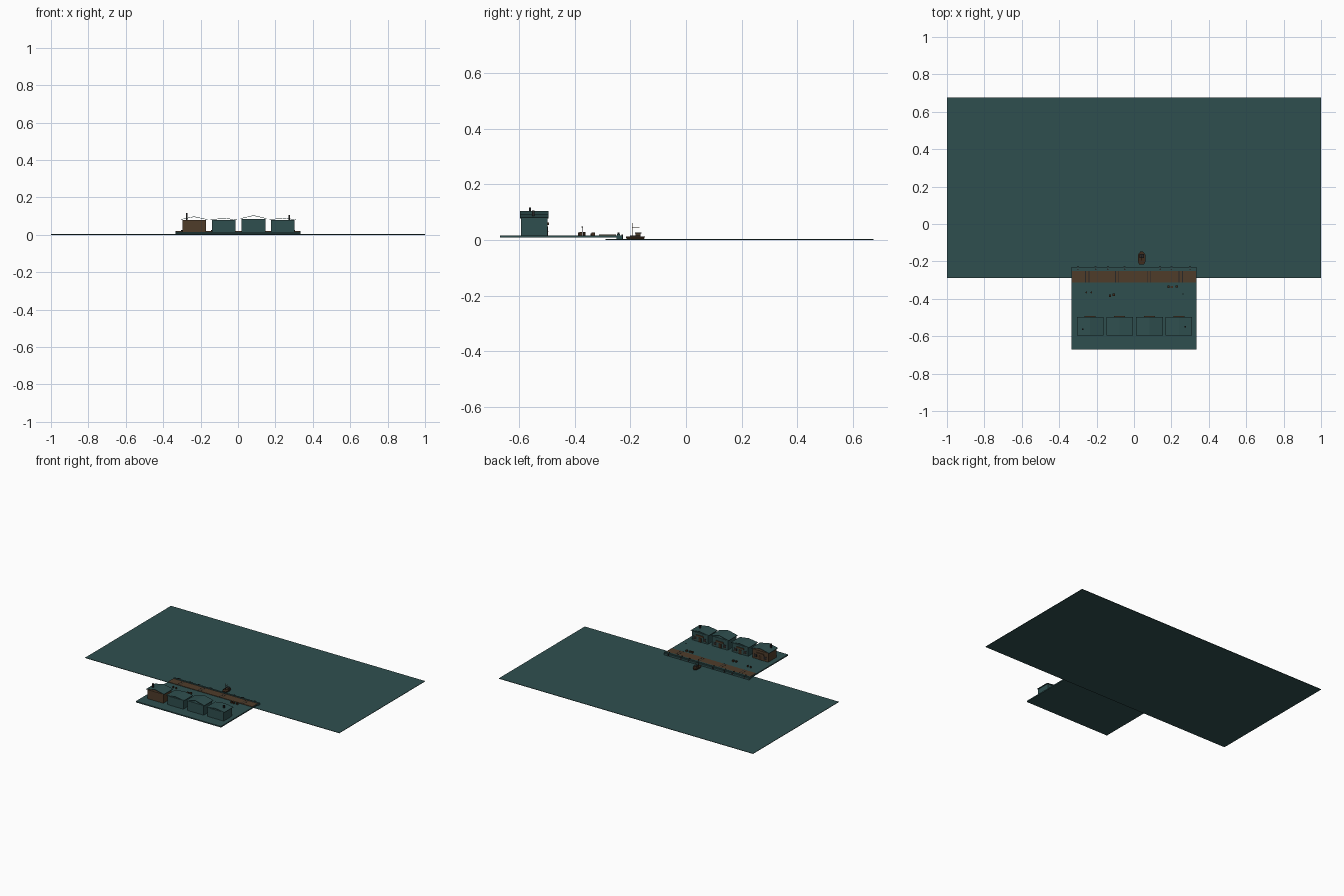
import bpy, math
from mathutils import Vector

if "Cube" in bpy.data.objects:
    bpy.data.objects.remove(bpy.data.objects["Cube"])


def mat(name, rgb):
    m = bpy.data.materials.new(name)
    m.diffuse_color = (*rgb, 1)
    m.use_nodes = True
    m.node_tree.nodes["Principled BSDF"].inputs["Base Color"].default_value = m.diffuse_color
    return m


SLATE = mat("slate teal", (0.0284, 0.0782, 0.0782))
WOOD = mat("brown wood", (0.078, 0.045, 0.023))
DARK = mat("dark iron", (0.02, 0.02, 0.02))
DEEP = mat("dark brown", (0.05, 0.025, 0.012))


def mesh(name, verts, faces, m):
    me = bpy.data.meshes.new(name)
    me.from_pydata(verts, [], faces)
    me.materials.append(m)
    ob = bpy.data.objects.new(name, me)
    bpy.context.collection.objects.link(ob)
    return ob


def box(name, x0, x1, y0, y1, z0, z1, m):
    v = [(x, y, z) for z in (z0, z1) for x, y in ((x0, y0), (x1, y0), (x1, y1), (x0, y1))]
    f = [(3, 2, 1, 0), (4, 5, 6, 7)] + [(i, (i + 1) % 4, (i + 1) % 4 + 4, i + 4) for i in range(4)]
    return mesh(name, v, f, m)


def prism(name, profile, y0, y1, m):
    # extrudes an (x, z) outline along y
    n = len(profile)
    v = [(x, y, z) for y in (y0, y1) for x, z in profile]
    f = [tuple(range(n)), tuple(reversed(range(n, 2 * n)))]
    f += [(i, i + n, (i + 1) % n + n, (i + 1) % n) for i in range(n)]
    return mesh(name, v, f, m)


def cyl(name, x, y, z0, z1, r, m, n=8):
    ring = [(math.cos(2 * math.pi * i / n) * r, math.sin(2 * math.pi * i / n) * r) for i in range(n)]
    v = [(x + a, y + b, z) for z in (z0, z1) for a, b in ring]
    f = [tuple(reversed(range(n))), tuple(range(n, 2 * n))]
    f += [(i, (i + 1) % n, (i + 1) % n + n, i + n) for i in range(n)]
    return mesh(name, v, f, m)


# Water and quay ground
box("water", -1, 1, -0.29, 0.675, 0, 0.003, SLATE)
G = 0.016
box("quay_ground", -0.335, 0.335, -0.67, -0.25, 0.008, G, SLATE)
box("quay_wall", -0.335, 0.335, -0.25, -0.229, 0.003, G, SLATE)
box("quay_curb", -0.335, 0.335, -0.249, -0.238, G, 0.021, SLATE)
for i, x in enumerate((-0.30, -0.205, -0.14, -0.05, 0.14, 0.2, 0.3)):
    cyl("bollard", x, -0.243, 0.021, 0.026, 0.004, DARK)
    box("fender", x - 0.005, x + 0.005, -0.232, -0.227, 0.004, 0.019, DARK)

# Plank walkway with narrow dark joints
box("walkway", -0.332, 0.332, -0.313, -0.252, G, 0.019, WOOD)
for x in (-0.25, -0.09, 0.08, 0.25):
    for dx in (-0.009, 0.009):
        box("walkway_joint", x + dx - 0.002, x + dx + 0.002, -0.313, -0.252, 0.019, 0.0195, DARK)

# Houses: centre x, wall top, ridge height, wall material
Y0, Y1 = -0.594, -0.499
for cx, top, peak, m in ((-0.235, 0.080, 0.098, WOOD), (-0.077, 0.078, 0.090, SLATE),
                         (0.083, 0.085, 0.104, SLATE), (0.24, 0.079, 0.091, SLATE)):
    box("house_walls", cx - 0.063, cx + 0.063, Y0, Y1, G, top, m)
    # thin pitched roof sheets
    t = 0.0025
    prism("house_roof", [(cx - 0.071, top), (cx, peak - t), (cx + 0.071, top),
                         (cx + 0.071, top + t), (cx, peak), (cx - 0.071, top + t)], Y0 - 0.003, Y1 + 0.003, SLATE)
    # harbour-side details
    box("door", cx - 0.011, cx + 0.011, Y1, Y1 + 0.002, G, 0.045, DEEP)
    box("sign_board", cx - 0.03, cx + 0.03, Y1, Y1 + 0.006, 0.053, 0.063, WOOD)
    for s in (-1, 1):
        wx = cx + s * 0.038
        box("window", wx - 0.011, wx + 0.011, Y1, Y1 + 0.0015, 0.03, 0.048, DARK)
        box("window_sill", wx - 0.013, wx + 0.013, Y1, Y1 + 0.003, 0.028, 0.03, WOOD)

# Chimneys
box("chimney_tall", -0.279, -0.271, -0.566, -0.558, 0.08, 0.117, DARK)
box("chimney_short", 0.271, 0.279, -0.554, -0.546, 0.08, 0.106, DARK)

# Barrels, crates and lamp on the quay
for x, y in ((-0.255, -0.366), (-0.228, -0.366)):
    cyl("barrel", x, y, G, 0.028, 0.005, DEEP)
for x, y, h in ((-0.128, -0.383, 0.01), (-0.108, -0.378, 0.012), (0.185, -0.335, 0.011),
                (0.202, -0.337, 0.008), (0.228, -0.334, 0.01)):
    box("crate", x - 0.006, x + 0.006, y - 0.006, y + 0.006, G, G + h, DEEP)
cyl("lamp_post", 0.262, -0.374, G, 0.048, 0.0012, DARK)
box("lamp_head", 0.259, 0.265, -0.377, -0.371, 0.045, 0.049, DARK)

# Boat: tapered hull lofted from an outline
cx, cy = 0.041, -0.182
half = [(0.012, -0.035), (0.019, -0.022), (0.021, 0.0), (0.018, 0.02), (0.008, 0.034)]
outline = half + [(-x, y) for x, y in reversed(half)]
n = len(outline)
hull = [(cx + x * s, cy + y * (0.9 if s < 1 else 1), z) for s, z in ((0.7, 0.002), (1, 0.013)) for x, y in outline]
mesh("boat_hull", hull, [tuple(reversed(range(n))), tuple(range(n, 2 * n))] +
     [(i, (i + 1) % n, (i + 1) % n + n, i + n) for i in range(n)], DEEP)
for s in (-1, 1):
    box("boat_rail", cx + s * 0.018 - 0.0015, cx + s * 0.018 + 0.0015, cy - 0.02, cy + 0.018, 0.012, 0.016, DARK)
box("boat_cabin", cx - 0.011, cx + 0.011, -0.181, -0.163, 0.013, 0.024, WOOD)
box("cabin_roof", cx - 0.012, cx + 0.012, -0.183, -0.161, 0.024, 0.026, DARK)
cyl("mast", cx, -0.194, 0.013, 0.062, 0.0013, DEEP)
box("boom", cx - 0.001, cx + 0.001, -0.194, -0.168, 0.043, 0.045, DEEP)
